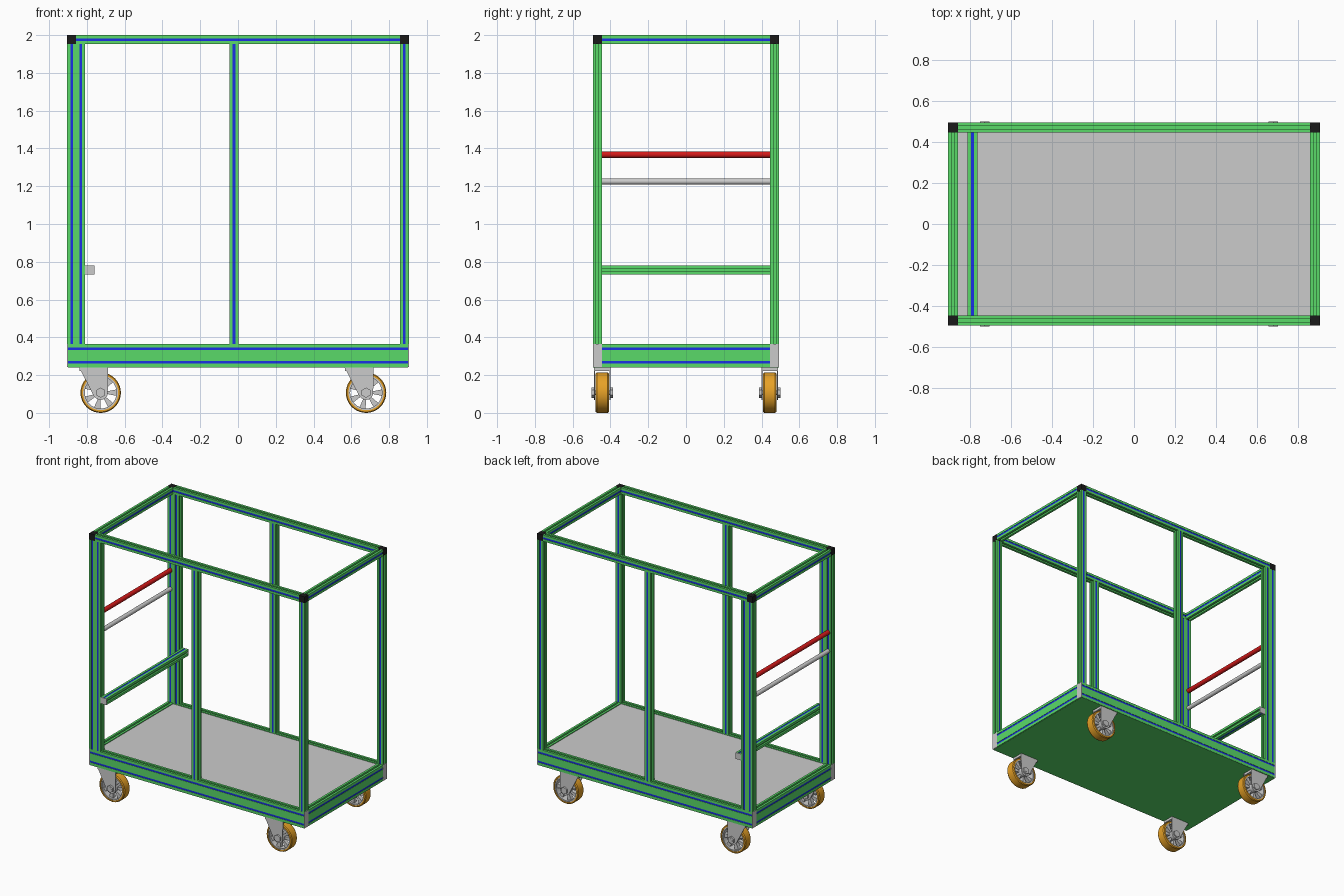
import bpy, bmesh
from math import pi, cos, sin
from mathutils import Vector

if "Cube" in bpy.data.objects:
    bpy.data.objects.remove(bpy.data.objects["Cube"])

def material(name, rgb):
    m = bpy.data.materials.new(name)
    m.diffuse_color = (*rgb, 1)
    m.use_nodes = True
    m.node_tree.nodes["Principled BSDF"].inputs["Base Color"].default_value = m.diffuse_color
    return m

GREEN = material("green", (0.10, 0.70, 0.14))
BLUE = material("blue", (0.01, 0.03, 0.80))
ORANGE = material("orange", (0.80, 0.36, 0.02))
RED = material("red", (0.65, 0.01, 0.01))
BLACK = material("black", (0.01, 0.01, 0.01))

# axis -> section directions u, v and extrusion direction
AXES = {'x': ((0, 1, 0), (0, 0, 1), (1, 0, 0)),
        'y': ((1, 0, 0), (0, 0, 1), (0, 1, 0)),
        'z': ((1, 0, 0), (0, 1, 0), (0, 0, 1))}

def finish(name, bm, mat, smooth=False):
    bmesh.ops.recalc_face_normals(bm, faces=bm.faces)
    me = bpy.data.meshes.new(name)
    bm.to_mesh(me)
    bm.free()
    ob = bpy.data.objects.new(name, me)
    bpy.context.collection.objects.link(ob)
    if mat:
        me.materials.append(mat)
    if smooth:
        bpy.context.view_layer.objects.active = ob
        ob.select_set(True)
        bpy.ops.object.shade_smooth_by_angle()
        ob.select_set(False)
    return ob

def prism(name, pts, centre, axis, length, mat=None, smooth=False):
    """Extrude a 2D outline along an axis, centred on the given point."""
    u, v, w = (Vector(a) for a in AXES[axis])
    bm = bmesh.new()
    base = Vector(centre) - w * length / 2
    face = bm.faces.new([bm.verts.new(base + u * a + v * b) for a, b in pts])
    ext = bmesh.ops.extrude_face_region(bm, geom=[face])
    bmesh.ops.translate(bm, vec=w * length,
                        verts=[e for e in ext['geom'] if isinstance(e, bmesh.types.BMVert)])
    return finish(name, bm, mat, smooth)

def rect(w, h, a=0, b=0):
    return [(a - w/2, b - h/2), (a + w/2, b - h/2), (a + w/2, b + h/2), (a - w/2, b + h/2)]

def circle(r, n, a0=0):
    return [(r * cos(a0 + 2*pi*i/n), r * sin(a0 + 2*pi*i/n)) for i in range(n)]

def box(name, centre, size, mat=None):
    return prism(name, rect(size[0], size[1]), centre, 'z', size[2], mat)

def ring(name, profile, centre, mat=None, n=40):
    """Closed (radius, y) profile revolved about the y axis."""
    bm = bmesh.new()
    loops = [[bm.verts.new((centre[0] + r*cos(2*pi*i/n), centre[1] + y,
                            centre[2] + r*sin(2*pi*i/n))) for r, y in profile] for i in range(n)]
    k = len(profile)
    for i in range(n):
        a, b = loops[i], loops[(i + 1) % n]
        for j in range(k):
            bm.faces.new((a[j], a[(j+1) % k], b[(j+1) % k], b[j]))
    return finish(name, bm, mat, True)

W, S, D = 0.048, 0.007, 0.012   # profile width, half slot width, slot depth

def slotted(name, centre, axis, length, strips, h=W, offs=(0,)):
    """Slotted aluminium bar with blue strips in the slots of two faces."""
    half = [(W/2, -h/2)]
    for o in offs:
        half += [(W/2, o-S), (W/2-D, o-S), (W/2-D, o+S), (W/2, o+S)]
    half += [(W/2, h/2), (S, h/2), (S, h/2-D), (-S, h/2-D), (-S, h/2)]
    prism(name, half + [(-a, -b) for a, b in half], centre, axis, length, GREEN)
    for s in (-1, 1):
        for o in offs:
            c = s * (W/2 - D/2 - 0.001)
            r = rect(D-0.002, 2*S, c, o) if strips == 'u' else rect(2*S, D-0.002, o, c)
            prism(name + "_strip", r, centre, axis, length, BLUE)

X, Y = 0.881, 0.469             # corner post centres
Z0, Z1, Z2 = 0.243, 0.365, 1.952

# base beams with end caps
H = Z1 - Z0
ZB = (Z0 + Z1) / 2
for s in (-1, 1):
    slotted("base_long_beam", (0, s*Y, ZB), 'x', 2*(X + W/2) - 0.012, 'u', H, (-0.035, 0.035))
    slotted("base_short_beam", (s*X, 0, ZB), 'y', 2*Y - W, 'u', H, (-0.035, 0.035))
    for t in (-1, 1):
        box("beam_end_cap", (s*(X + W/2 - 0.003), t*Y, ZB), (0.006, W, H))

# deck and underside panel
box("deck", (0, 0, 0.352), (2*X - W, 2*Y - W, 0.014))
box("underside_panel", (0, 0, Z0 + 0.001), (2*X + W - 0.012, 2*Y + W - 0.002, 0.006), GREEN)

# uprights, upper frame and corner blocks
for s in (-1, 1):
    for name, x in (("corner_post", -X), ("corner_post", X), ("inner_post", -X + W), ("middle_post", -0.021)):
        slotted(name, (x, s*Y, (Z1 + Z2)/2), 'z', Z2 - Z1, 'v')
    slotted("top_long_beam", (0, s*Y, 1.976), 'x', 2*X - W, 'u')
    slotted("top_short_beam", (s*X, 0, 1.976), 'y', 2*Y - W, 'u')
    for t in (-1, 1):
        box("corner_block", (s*X, t*Y, 1.976), (W, W, W), BLACK)

# cross bar and push handles
XC = -X + 2*W
slotted("cross_bar", (XC, 0, 0.757), 'y', 0.974, 'v')
for s in (-1, 1):
    box("cross_bar_cap", (XC, s*0.49, 0.757), (W, 0.006, W))
prism("push_handle", circle(0.017, 24), (-X, 0, 1.367), 'y', 2*Y - W, RED, True)
prism("lower_handle", circle(0.016, 24), (-X, 0, 1.225), 'y', 2*Y - W, None, True)

# casters
R, ZW = 0.107, 0.107
for x in (-0.727, 0.678):
    for y in (-0.443, 0.443):
        c = (x, y, ZW)
        ring("tyre", [(0.093, -0.035), (0.102, -0.035), (R, -0.028), (R, 0.028),
                      (0.102, 0.035), (0.093, 0.035)], c, ORANGE)
        ring("wheel_rim", [(0.084, -0.03), (0.093, -0.03), (0.093, 0.03), (0.084, 0.03)], c)
        prism("wheel_hub", circle(0.034, 24), c, 'y', 0.07, None, True)
        for i in range(7):
            a = 2*pi*i/7
            spoke = [(r*cos(a + d), r*sin(a + d)) for r, d in
                     ((0.03, -0.2), (0.088, -0.2), (0.088, 0.2), (0.03, 0.2))]
            prism("wheel_spoke", spoke, c, 'y', 0.03)
        # fork cheeks, fork crown and axle bolts
        cheek = [(-0.115, Z0 - ZW), (-0.035, -0.02)]
        cheek += [(0.038*cos(a), 0.038*sin(a)) for a in (pi*(1.2 + 0.1*i) for i in range(8))]
        cheek += [(0.038, 0.02), (0.04, Z0 - ZW)]
        for s in (-1, 1):
            prism("fork_cheek", cheek, (x, y + s*0.041, ZW), 'y', 0.006)
            prism("axle_nut", circle(0.027, 6, pi/6), (x, y + s*0.0495, ZW), 'y', 0.013)
        prism("axle", circle(0.012, 16), c, 'y', 0.113, None, True)
        box("fork_crown", (x - 0.0375, y, 0.233), (0.15, 0.084, 0.02))
